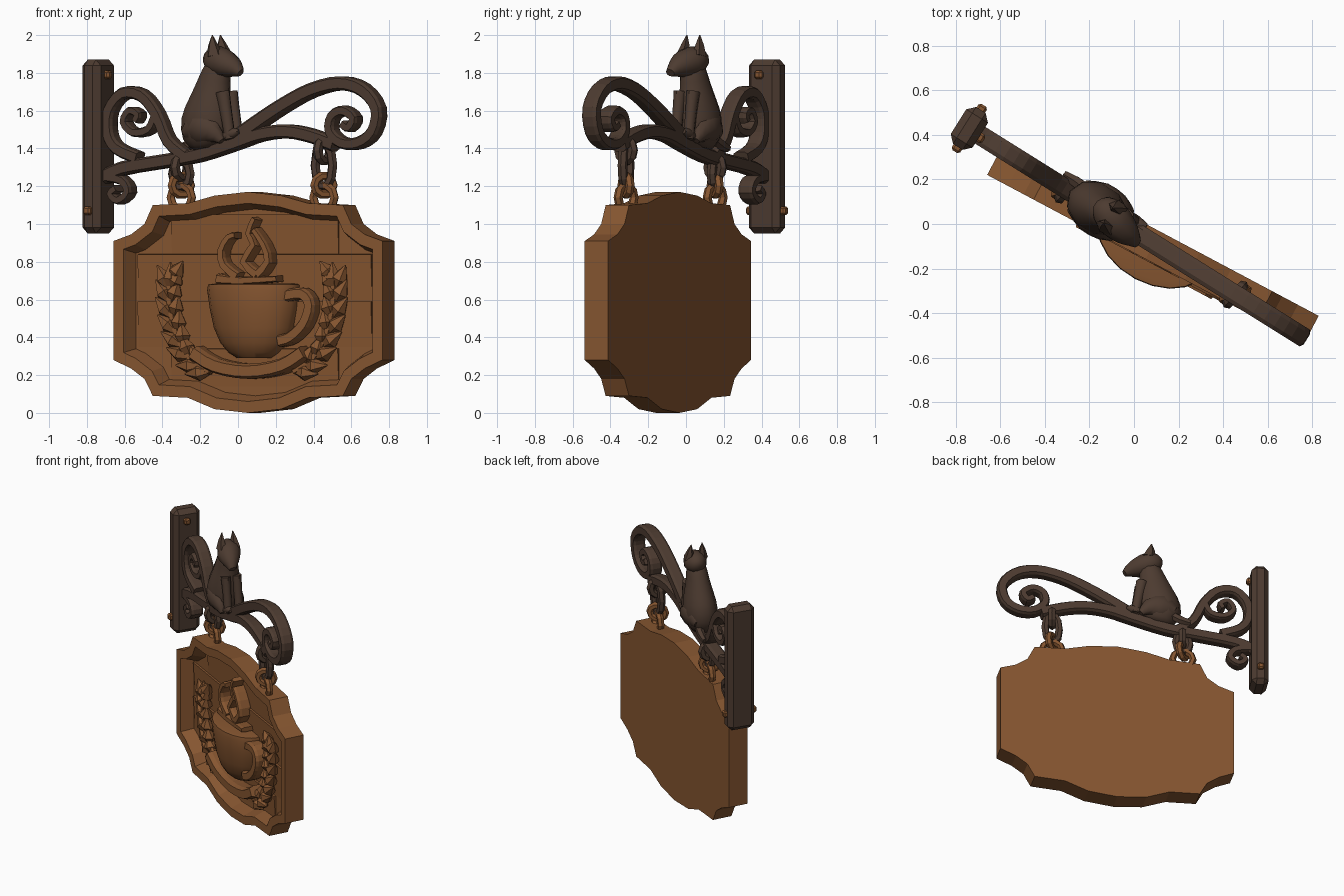
import bpy, bmesh, math
from mathutils import Vector, Matrix

if "Cube" in bpy.data.objects:
    bpy.data.objects.remove(bpy.data.objects["Cube"])

def material(name, col):
    m = bpy.data.materials.new(name)
    m.diffuse_color = (*col, 1)
    m.use_nodes = True
    m.node_tree.nodes["Principled BSDF"].inputs["Base Color"].default_value = m.diffuse_color
    return m

WOOD = material("warm_wood", (0.24, 0.093, 0.03))
IRON = material("dark_iron", (0.074, 0.044, 0.03))

# local frames: u along the sign, v depth, z up; bracket and board are turned slightly differently
C = math.cos(math.radians(32))
BRACKET = Matrix.Translation((0, -0.033, 0)) @ Matrix.Rotation(math.radians(-32), 4, 'Z')
BOARD = Matrix.Translation((0.085, -0.096, 0)) @ Matrix.Rotation(math.radians(-28), 4, 'Z')

RECT = [(1, .6), (.7, 1), (-.7, 1), (-1, .6), (-1, -.6), (-.7, -1), (.7, -1), (1, -.6)]
def circle(n):
    return [(math.cos(2*math.pi*i/n), math.sin(2*math.pi*i/n)) for i in range(n)]

def finish(name, bm, M, mat, smooth=None):
    bmesh.ops.recalc_face_normals(bm, faces=bm.faces)
    me = bpy.data.meshes.new(name)
    bm.to_mesh(me)
    bm.free()
    me.materials.append(mat)
    ob = bpy.data.objects.new(name, me)
    bpy.context.collection.objects.link(ob)
    ob.matrix_world = M
    if smooth:
        bpy.ops.object.select_all(action='DESELECT')
        ob.select_set(True)
        bpy.context.view_layer.objects.active = ob
        bpy.ops.object.shade_smooth_by_angle(angle=math.radians(smooth))
    return ob

def spline(pts, k):
    out = []
    for i in range(len(pts) - 1):
        p0, p1, p2 = pts[max(i-1, 0)], pts[i], pts[i+1]
        p3 = pts[min(i+2, len(pts)-1)]
        for s in range(k):
            t = s / k
            out.append(tuple(0.5*(2*b + (c-a)*t + (2*a-5*b+4*c-d)*t*t + (3*b-a-3*c+d)*t**3)
                             for a, b, c, d in zip(p0, p1, p2, p3)))
    return out + [pts[-1]]

def tube(name, st, M, mat, sec=RECT, closed=False, smooth=None, vmax=None):
    """Sweep a section through stations (u, v, z, in-plane radius, depth radius)."""
    bm = bmesh.new()
    rings, n = [], len(st)
    for i, (u, v, z, ra, rv) in enumerate(st):
        a = st[(i-1) % n] if closed else st[max(i-1, 0)]
        b = st[(i+1) % n] if closed else st[min(i+1, n-1)]
        t = Vector((b[0]-a[0], 0, b[2]-a[2])).normalized()
        nor = Vector((-t.z, 0, t.x))
        ring = []
        for p, q in sec:
            co = Vector((u, v, z)) + nor*p*ra + Vector((0, q*rv, 0))
            if vmax is not None:
                co.y = min(co.y, vmax)
            ring.append(bm.verts.new(co))
        rings.append(ring)
    m = len(sec)
    for i in range(n if closed else n-1):
        r, s = rings[i], rings[(i+1) % n]
        for j in range(m):
            bm.faces.new((r[j], r[(j+1) % m], s[(j+1) % m], s[j]))
    if not closed:
        bm.faces.new(rings[0])
        bm.faces.new(rings[-1])
    return finish(name, bm, M, mat, smooth)

def band(name, pts, w, d, M, mat, v=0, k=3, taper=1.0, scale=1.0):
    p = spline(pts, k)
    e = len(p) - 1
    return tube(name, [(x/scale, v, z, w*(1+(taper-1)*i/e), d) for i, (x, z) in enumerate(p)], M, mat)

def iron(name, pts, w=.033, taper=1.0, d=.044):
    return band(name, pts, w, d, BRACKET, IRON, taper=taper, scale=C)

def box(name, loc, size, M, mat, bevel=0, rot=0):
    bm = bmesh.new()
    bmesh.ops.create_cube(bm, size=1, matrix=Matrix.Translation(loc) @ Matrix.Rotation(rot, 4, 'X')
                          @ Matrix.Diagonal((*size, 1)))
    if bevel:
        bmesh.ops.bevel(bm, geom=bm.edges[:], offset=bevel, segments=1, affect='EDGES')
    return finish(name, bm, M, mat)

def link(name, u, z, ru, rz, wire, turn, mat):
    st = [(ru*c, 0, rz*s, wire, wire) for c, s in circle(10)]
    M = BRACKET @ Matrix.Translation((u, 0, z)) @ Matrix.Rotation(math.radians(turn), 4, 'Z')
    return tube(name, st, M, mat, sec=circle(6), closed=True)

# sign board with notched corners and recessed panel
half = [(0, 1.17), (.2, 1.15), (.36, 1.11), (.57, 1.10), (.62, 1.0), (.70, .945), (.806, .91),
        (.806, .28), (.70, .235), (.62, .18), (.57, .09), (.36, .08), (.2, .02), (0, 0)]
outline = half + [(-u, z) for u, z in reversed(half[1:-1])]
bm = bmesh.new()
face = bm.faces.new([bm.verts.new((u, -.07, z)) for u, z in outline])
ext = bmesh.ops.extrude_face_region(bm, geom=[face])
bmesh.ops.translate(bm, vec=(0, .14, 0), verts=[g for g in ext['geom'] if isinstance(g, bmesh.types.BMVert)])
bmesh.ops.recalc_face_normals(bm, faces=bm.faces)
bm.faces.ensure_lookup_table()
front = min(bm.faces, key=lambda f: f.calc_center_median().y)
bmesh.ops.inset_region(bm, faces=[front], thickness=.06, depth=0, use_even_offset=True)
bmesh.ops.inset_region(bm, faces=[front], thickness=.03, depth=-.085, use_even_offset=True)
finish("sign_board", bm, BOARD, WOOD)

# overlapping panel planks
for i, (z0, z1, w) in enumerate([(.14, .34, .50), (.34, .59, .70), (.59, .84, .70), (.84, 1.05, .50)]):
    box(f"plank_{i}", (0, .018, (z0+z1)/2), (2*w, .02, z1-z0), BOARD, WOOD, rot=.06)

# cup, handle and saucer
cup = [(.29, .10), (.32, .15), (.37, .195), (.45, .232), (.55, .255), (.65, .27), (.68, .265), (.685, .23)]
tube("cup", [(0, .01, z, r, r*.67) for z, r in cup], BOARD, WOOD, sec=circle(20), smooth=40, vmax=.04)
band("cup_handle", [(.22, .62), (.32, .63), (.365, .57), (.33, .47), (.25, .40), (.18, .38)],
     .032, .05, BOARD, WOOD, v=-.03)
band("saucer", [(-.33, .32), (-.2, .25), (0, .22), (.2, .25), (.33, .32)], .04, .08, BOARD, WOOD, v=-.01)

# steam
for i, pts in enumerate([
        [(-.07, .72), (-.15, .78), (-.165, .86), (-.12, .93), (-.08, .94)],
        [(.05, .73), (-.03, .80), (.03, .89), (.0, .95), (.035, 1.03)],
        [(.05, .73), (.115, .80), (.09, .89), (.03, .97)],
        [(-.19, .71), (-.05, .70), (.17, .71)]]):
    band(f"steam_{i}", pts, .027, .05, BOARD, WOOD, v=-.025, k=2, taper=.6)

# leaf sprays on both sides
branch = spline([(.25, .22), (.37, .29), (.45, .42), (.49, .58), (.49, .70)], 2)
def leaf(name, u, z, ang, side, L=.17):
    du, dz = math.cos(ang)*L, math.sin(ang)*L
    tube(name, [(side*(u+du*t), -.01-.02*t, z+dz*t, r, r*1.1)
                for t, r in ((0, .012), (.45, .046), (1, .004))], BOARD, WOOD, sec=circle(6))
for side, label in ((-1, "left"), (1, "right")):
    tube(f"{label}_stem", [(side*u, 0, z, .018, .04) for u, z in branch], BOARD, WOOD)
    for i in range(len(branch) - 1):
        (u, z), (a, b) = branch[i], branch[i+1]
        t = math.atan2(b-z, a-u)
        leaf(f"{label}_leaf_out_{i}", u, z, t-.55, side, .15)
        leaf(f"{label}_leaf_in_{i}", a, b, t+.6, side, .13)
    leaf(f"{label}_leaf_tip", .49, .64, 1.6, side, .16)

# wall plate and bolts
PU = -.872
box("wall_plate", (PU, 0, 1.41), (.115, .195, .92), BRACKET, IRON, bevel=.032)
for i, (u, v, z) in enumerate([(PU+.06, -.01, 1.79), (PU, -.1, 1.07), (PU, .1, 1.07)]):
    box(f"bolt_{i}", (u, v, z), (.045, .045, .045), BRACKET, WOOD, bevel=.01)

# bracket bars and scrolls
iron("main_bar", [(-.72, 1.24), (-.6, 1.295), (-.4, 1.33), (-.2, 1.365), (0, 1.43), (.13, 1.475),
                  (.27, 1.49), (.4, 1.465), (.52, 1.42)], .037)
iron("large_scroll", [(-.05, 1.42), (.1, 1.53), (.25, 1.63), (.4, 1.71), (.55, 1.745), (.67, 1.71), (.745, 1.61),
                      (.725, 1.49), (.65, 1.43), (.56, 1.43), (.50, 1.49), (.51, 1.57), (.57, 1.60),
                      (.625, 1.56), (.6, 1.51), (.565, 1.53)], .042, .55)
iron("wall_scroll", [(-.27, 1.36), (-.36, 1.44), (-.42, 1.58), (-.5, 1.68), (-.6, 1.69), (-.67, 1.6),
                     (-.675, 1.48), (-.63, 1.40), (-.52, 1.35)], .033)
iron("wall_scroll_curl", [(-.425, 1.57), (-.46, 1.50), (-.54, 1.485), (-.59, 1.54), (-.56, 1.6),
                          (-.515, 1.58), (-.53, 1.545)], .025, .8)
iron("lower_scroll", [(-.69, 1.25), (-.60, 1.23), (-.57, 1.17), (-.62, 1.125), (-.66, 1.16), (-.63, 1.19)],
     .026, .8)

# hanging chains
for label, x, top in (("left", -.3, 1.33), ("right", .455, 1.42)):
    u = x/C
    link(f"{label}_hanger", u, top-.03, .05, .055, .027, 80, IRON)
    link(f"{label}_iron_link", u, (top+1.22)/2-.01, .05, (top-1.22)/2+.015, .026, 10, IRON)
    link(f"{label}_wood_link", u, 1.205, .055, .05, .024, 55, WOOD)
    link(f"{label}_board_ring", u, 1.14, .07, .065, .024, -5, WOOD)

# sitting cat
def cat(name, pts, sec=circle(10), k=2, smooth=50):
    tube(name, spline([(p[0]/C, *p[1:]) for p in pts], k), BRACKET, IRON, sec=sec, smooth=smooth)
cat("cat_body", [(-.165, 0, 1.40, .07, .06), (-.17, 0, 1.45, .13, .10), (-.165, 0, 1.54, .145, .115),
                 (-.145, 0, 1.64, .125, .10), (-.13, 0, 1.73, .098, .08), (-.115, 0, 1.80, .08, .07),
                 (-.105, 0, 1.85, .06, .06)])
cat("cat_head", [(-.18, .01, 1.87, .02, .02), (-.155, .01, 1.87, .06, .06), (-.095, 0, 1.86, .08, .085),
                 (-.035, -.015, 1.84, .066, .07), (.005, -.025, 1.82, .045, .045), (.033, -.035, 1.80, .022, .025)])
for v in (-.05, .05):
    s = "near" if v < 0 else "far"
    cat(f"cat_ear_{s}", [(-.10, v, 1.89, .05, .035), (-.11, v*.9, 1.95, .028, .02), (-.115, v*.8, 2.0, .003, .003)],
        circle(5), 1, None)
    cat(f"cat_front_leg_{s}", [(-.06, v*.8, 1.70, .04, .035), (-.04, v*.8, 1.58, .033, .03),
                               (-.02, v*.8, 1.45, .03, .03)], circle(8))
    cat(f"cat_front_paw_{s}", [(-.05, v*.8, 1.46, .022, .03), (-.01, v*.8, 1.48, .03, .03),
                               (.03, v*.8, 1.49, .012, .02)], circle(8))
    cat(f"cat_haunch_{s}", [(-.25, v*1.3, 1.48, .03, .02), (-.18, v*1.4, 1.51, .085, .05),
                            (-.10, v*1.4, 1.49, .06, .045), (-.05, v*1.3, 1.44, .02, .02)], circle(8))
cat("cat_tail", [(-.22, .04, 1.46, .03, .03), (-.28, .05, 1.42, .03, .028), (-.34, .05, 1.40, .02, .02)], circle(6))
